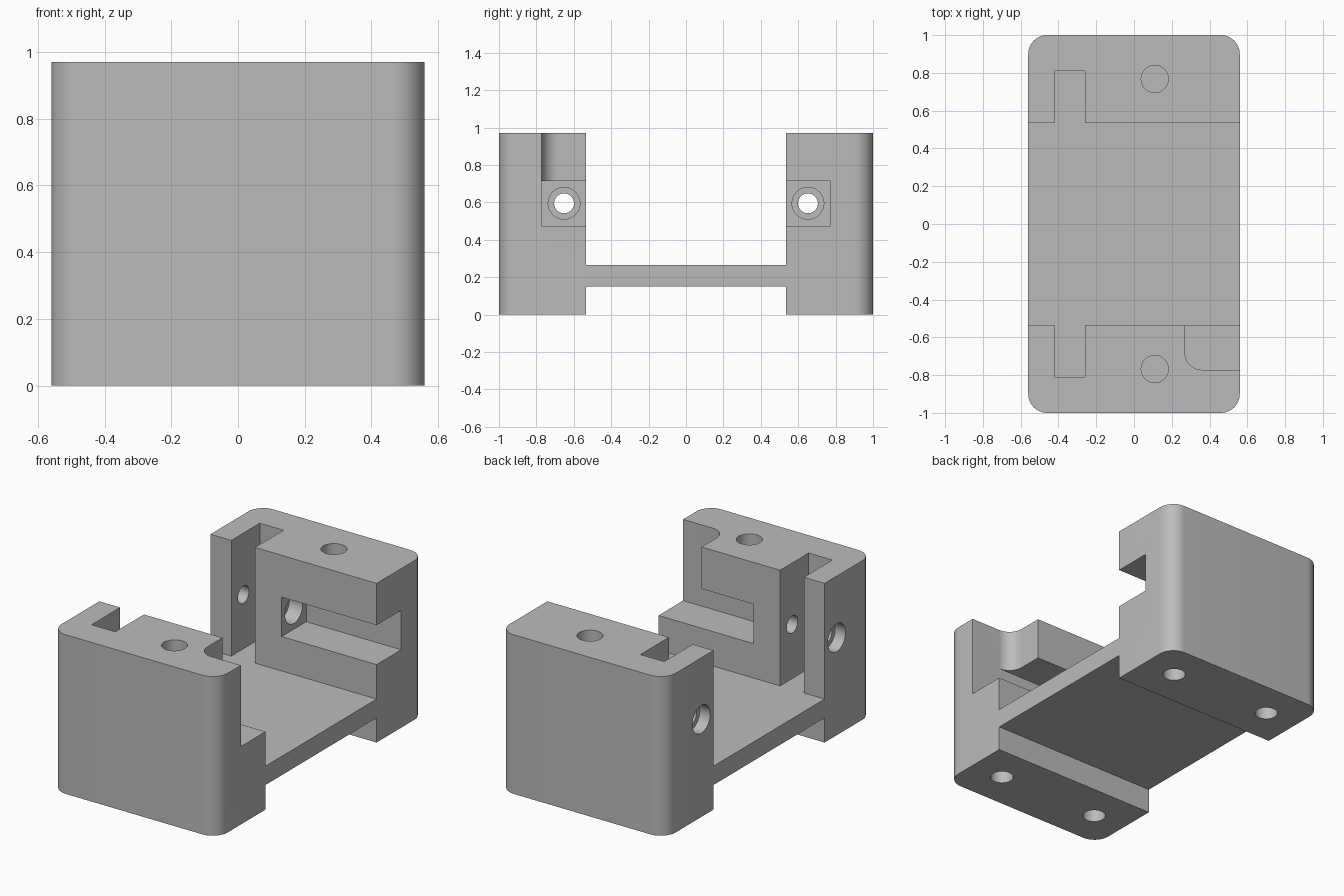
import bpy, bmesh, math
from mathutils import Matrix, Vector

if "Cube" in bpy.data.objects:
    bpy.data.objects.remove(bpy.data.objects["Cube"], do_unlink=True)

grey = bpy.data.materials.new("mid grey")
grey.use_nodes = True
colour = (0.5, 0.5, 0.5, 1)
grey.diffuse_color = colour
grey.node_tree.nodes["Principled BSDF"].inputs["Base Color"].default_value = colour


def make_object(name, bm):
    bmesh.ops.recalc_face_normals(bm, faces=bm.faces)
    mesh = bpy.data.meshes.new(name)
    bm.to_mesh(mesh)
    bm.free()
    mesh.materials.append(grey)
    obj = bpy.data.objects.new(name, mesh)
    bpy.context.collection.objects.link(obj)
    return obj


def box(name, x, y, z, radius=0, rounded=lambda co: True):
    """Box from ranges, with chosen upright edges rounded."""
    bm = bmesh.new()
    lo, hi = (Vector(c) for c in zip(x, y, z))
    place = Matrix.Translation((lo + hi) / 2) @ Matrix.Diagonal((hi - lo).to_4d())
    bmesh.ops.create_cube(bm, size=1, matrix=place)
    if radius:
        edges = [e for e in bm.edges
                 if abs(e.verts[0].co.z - e.verts[1].co.z) > 0.01
                 and rounded(e.verts[0].co)]
        bmesh.ops.bevel(bm, geom=edges, offset=radius, segments=12,
                        profile=0.5, affect='EDGES')
    return make_object(name, bm)


def cylinder(name, start, end, radius):
    bm = bmesh.new()
    a, b = Vector(start), Vector(end)
    turn = (b - a).to_track_quat('Z', 'Y').to_matrix().to_4x4()
    bmesh.ops.create_cone(bm, cap_ends=True, segments=40, radius1=radius,
                          radius2=radius, depth=(b - a).length,
                          matrix=Matrix.Translation((a + b) / 2) @ turn)
    return make_object(name, bm)


def cut(target, cutter):
    cutter.hide_render = True
    mod = target.modifiers.new("cut", 'BOOLEAN')
    mod.operation = 'DIFFERENCE'
    mod.solver = 'EXACT'
    mod.object = cutter
    bpy.context.view_layer.objects.active = target
    bpy.ops.object.modifier_apply(modifier=mod.name)
    bpy.data.objects.remove(cutter, do_unlink=True)


W, H, INNER = 0.56, 0.97, 0.535
PLATE_LOW, PLATE_TOP = 0.15, 0.265
POCKET_LOW, POCKET_TOP, POCKET_END = 0.475, 0.715, -0.08

# Rounded block, opened above and below the bridging plate
body = box("bracket_body", (-W, W), (-1, 1), (0, H), 0.1)
cut(body, box("gap_above", (-1, 1), (-INNER, INNER), (PLATE_TOP, 1.2)))
cut(body, box("gap_below", (-1, 1), (-INNER, INNER), (-0.2, PLATE_LOW)))

for s in (-1, 1):
    def span(a, b):
        return sorted((s * a, s * b))

    # Upright slot and side pocket in each end block
    cut(body, box("slot", (-0.42, -0.26), span(0.45, 0.81), (PLATE_TOP, 1.2)))
    cut(body, box("pocket", (POCKET_END, 1), span(0.45, 0.772),
                  (POCKET_LOW, POCKET_TOP)))

    # Cross bore, widened at both ends
    y, z = s * 0.652, 0.595
    cut(body, cylinder("bore", (-0.7, y, z), (0.1, y, z), 0.053))
    cut(body, cylinder("outer_recess", (-0.7, y, z), (-0.49, y, z), 0.085))
    cut(body, cylinder("inner_recess", (-0.17, y, z), (0.1, y, z), 0.085))

    # Blind holes in the top and the underside
    y = s * 0.768
    cut(body, cylinder("top_hole", (0.11, y, 0.77), (0.11, y, 1.1), 0.072))
    for x in (-0.345, 0.345):
        cut(body, cylinder("foot_hole", (x, y, -0.1), (x, y, 0.2), 0.065))

# Front pocket opens upward with one rounded corner
cut(body, box("pocket_opening", (0.27, 1), (-0.772, -0.45), (0.6, 1.2), 0.09,
              lambda co: co.x < 0.5 and co.y < -0.6))

bpy.ops.object.select_all(action='DESELECT')
body.select_set(True)
bpy.context.view_layer.objects.active = body
bpy.ops.object.shade_smooth_by_angle(angle=math.radians(30))
